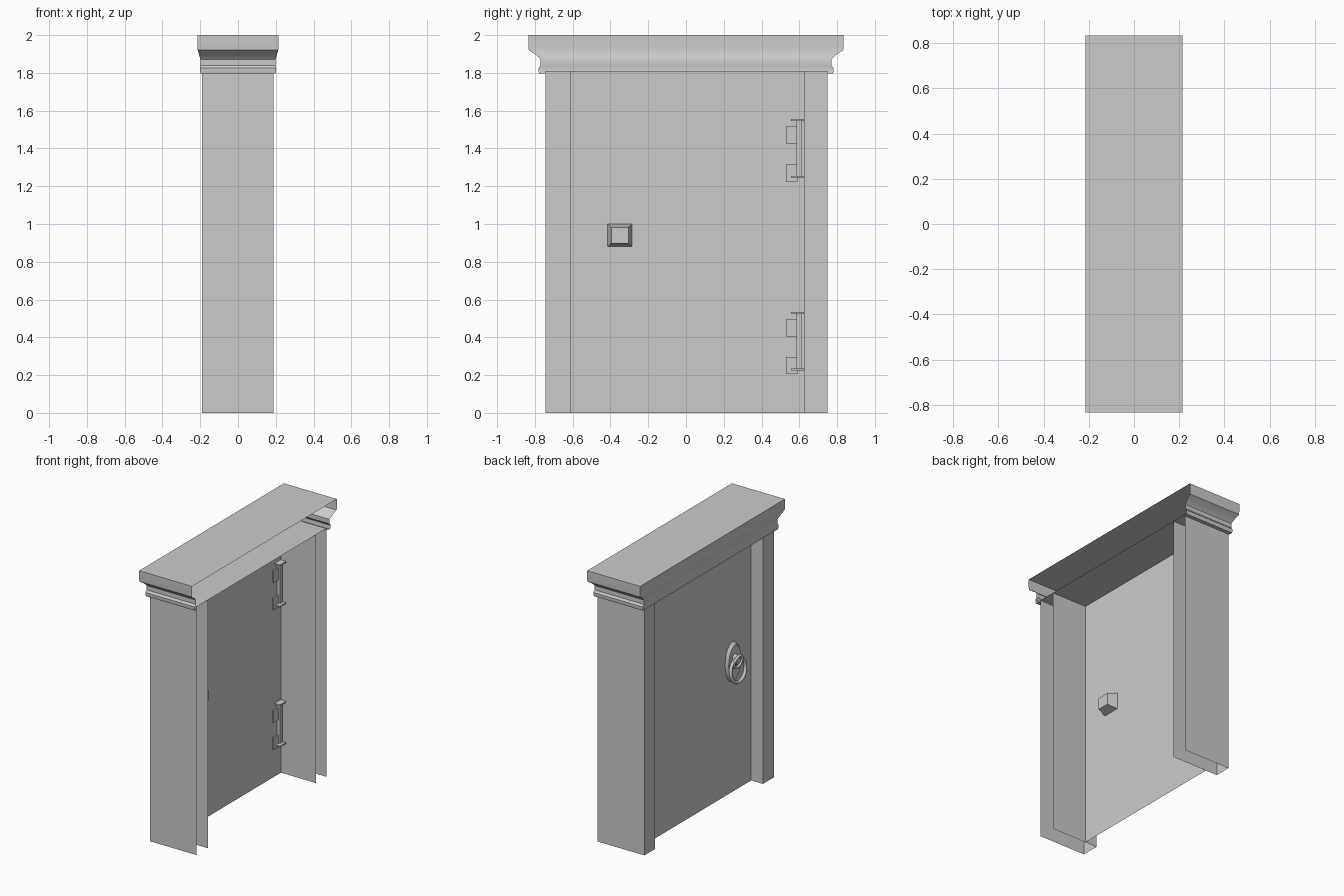
import bpy, bmesh, math
from mathutils import Matrix, Vector

cube = bpy.data.objects.get("Cube")
if cube:
    bpy.data.objects.remove(cube, do_unlink=True)

grey = bpy.data.materials.new("plain_grey")
grey.use_nodes = True
COLOUR = (0.6, 0.6, 0.6, 1)
grey.diffuse_color = COLOUR
grey.node_tree.nodes["Principled BSDF"].inputs["Base Color"].default_value = COLOUR

DOOR_X = -0.095


def finish(bm, name, smooth=False):
    mesh = bpy.data.meshes.new(name)
    bm.to_mesh(mesh)
    bm.free()
    mesh.materials.append(grey)
    obj = bpy.data.objects.new(name, mesh)
    bpy.context.collection.objects.link(obj)
    if smooth:
        bpy.ops.object.select_all(action='DESELECT')
        obj.select_set(True)
        bpy.context.view_layer.objects.active = obj
        bpy.ops.object.shade_smooth_by_angle(angle=math.radians(35))
    return obj


def strips(name, rows, smooth=False, cap=False):
    """Join successive open rows of points with quads."""
    bm = bmesh.new()
    grid = [[bm.verts.new(p) for p in row] for row in rows]
    for a, b in zip(grid, grid[1:]):
        for i in range(len(a) - 1):
            bm.faces.new((a[i], a[i + 1], b[i + 1], b[i]))
    if cap:
        bm.faces.new(grid[-1])
    return finish(bm, name, smooth)


def box(name, centre, size, taper=1.0):
    bm = bmesh.new()
    bmesh.ops.create_cube(bm, size=1)
    for v in bm.verts:
        if v.co.x > 0:
            v.co.y *= taper
            v.co.z *= taper
        v.co = Vector(centre) + Vector(a * b for a, b in zip(v.co, size))
    return finish(bm, name)


def disc(name, centre, depth, width, height, taper=1.0):
    """Elliptical plate facing -x."""
    bm = bmesh.new()
    bmesh.ops.create_cone(bm, cap_ends=True, segments=24, radius1=0.5,
                          radius2=0.5 * taper, depth=1)
    bm.transform(Matrix.Translation(centre) @ Matrix.Diagonal((depth, width, height, 1))
                 @ Matrix.Rotation(-math.pi / 2, 4, 'Y'))
    return finish(bm, name, True)


def ring(name, centre, radius, thick, tilt):
    bpy.ops.mesh.primitive_torus_add(location=centre, rotation=(0, math.pi / 2 + tilt, 0),
                                     major_radius=radius, minor_radius=thick,
                                     major_segments=24, minor_segments=8)
    obj = bpy.context.object
    obj.name = name
    obj.data.materials.append(grey)
    bpy.ops.object.shade_smooth_by_angle(angle=math.radians(60))


# Posts: U-shaped shells, open towards +x
for name, outer, inner in (("front_post", -0.745, -0.615), ("back_post", 0.75, 0.63)):
    path = [(0.187, outer), (-0.19, outer), (-0.19, inner), (0.187, inner)]
    strips(name, [[(x, y, z) for x, y in path] for z in (0, 1.81)])

# Door leaf and flat soffit above it
strips("door", [[(DOOR_X, y, z) for y in (-0.615, 0.63)] for z in (0, 1.81)])
strips("soffit", [[(x, y, 1.81) for y in (-0.745, 0.75)] for x in (-0.19, 0.187)])

# Moulded cornice, wrapped round three sides and capped: half width, half length, height
profile = [(0.19, 0.75, 1.797), (0.197, 0.778, 1.797), (0.201, 0.781, 1.81),
           (0.201, 0.781, 1.825), (0.199, 0.77, 1.84), (0.199, 0.77, 1.872),
           (0.202, 0.778, 1.882), (0.207, 0.80, 1.9), (0.213, 0.832, 1.92),
           (0.214, 0.834, 1.94), (0.214, 0.834, 2.0)]
strips("cornice", [[(w, -l, z), (-w, -l, z), (-w, l, z), (w, l, z)] for w, l, z in profile],
       smooth=True, cap=True)

# Hinges on the inner side of the door
for name, z in (("lower_hinge", 0.38), ("upper_hinge", 1.40)):
    box(name + "_barrel", (DOOR_X + 0.012, 0.6, z), (0.024, 0.03, 0.3))
    for part, dz in (("bottom", -0.13), ("top", 0.07)):
        box(name + "_" + part + "_leaf", (DOOR_X + 0.006, 0.56, z + dz), (0.01, 0.06, 0.09))
    for part, dz in (("bottom", -0.15), ("top", 0.15)):
        box(name + "_" + part + "_pin", (DOOR_X + 0.02, 0.59, z + dz), (0.05, 0.07, 0.01))

# Inner latch block
box("latch", (DOOR_X + 0.035, -0.35, 0.94), (0.07, 0.13, 0.12), 0.7)

# Knocker on the outer side
disc("knocker_plate", (DOOR_X - 0.01, -0.4, 0.95), 0.02, 0.17, 0.29, 0.85)
disc("knocker_boss", (DOOR_X - 0.03, -0.4, 0.97), 0.04, 0.07, 0.09, 0.6)
ring("knocker_ring", (DOOR_X - 0.045, -0.4, 0.9), 0.085, 0.012, 0.1)
ring("knocker_loop", (DOOR_X - 0.045, -0.4, 0.96), 0.045, 0.01, -0.2)
